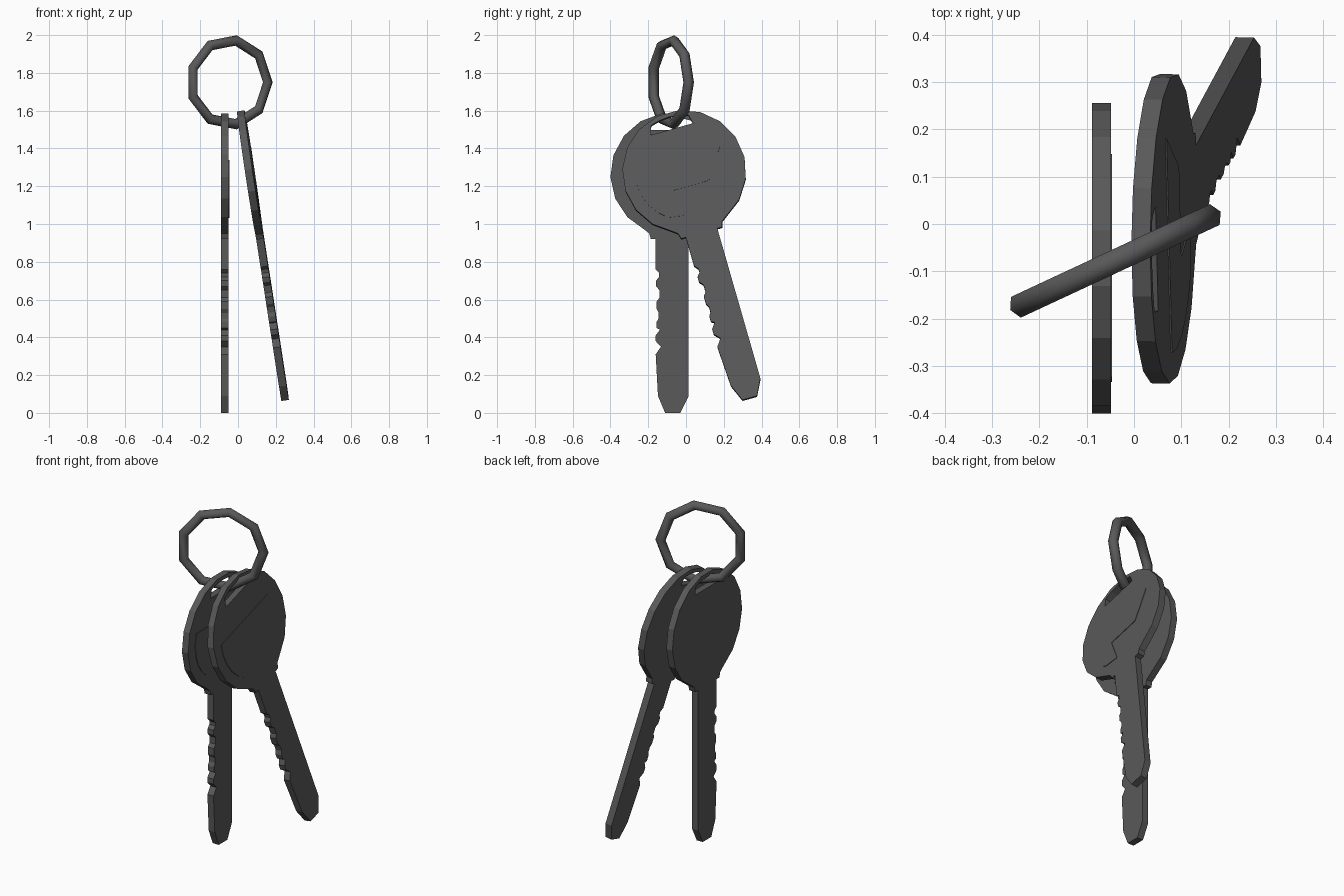
import bpy, math
from mathutils import Matrix

if "Cube" in bpy.data.objects:
    bpy.data.objects.remove(bpy.data.objects["Cube"])

CZ = 1.262      # height of the bow centre above the blade tip
R = 0.328       # bow radius
HALF = 0.02     # half of key thickness

metal = bpy.data.materials.new("dark_metal")
metal.diffuse_color = (.1, .1, .1, 1)
metal.use_nodes = True
metal.node_tree.nodes["Principled BSDF"].inputs["Base Color"].default_value = metal.diffuse_color


def arc(r, a0, a1, n):
    return [(r * math.cos(math.radians(a0 + (a1 - a0) * i / n)),
             r * math.sin(math.radians(a0 + (a1 - a0) * i / n))) for i in range(n + 1)]


def plate(name, loops, half, matrix):
    """Flat plate from closed outlines (inner loops become holes)."""
    cu = bpy.data.curves.new(name, 'CURVE')
    cu.dimensions = '2D'
    cu.fill_mode = 'BOTH'
    cu.extrude = half
    for pts in loops:
        sp = cu.splines.new('POLY')
        sp.points.add(len(pts) - 1)
        for p, (u, v) in zip(sp.points, pts):
            p.co = (u, v, 0, 1)
        sp.use_cyclic_u = True
        sp.use_smooth = False
    tmp = bpy.data.objects.new(name + "_outline", cu)
    bpy.context.collection.objects.link(tmp)
    deps = bpy.context.evaluated_depsgraph_get()
    me = bpy.data.meshes.new_from_object(tmp.evaluated_get(deps))
    bpy.data.objects.remove(tmp)
    me.transform(matrix)
    me.shade_flat()
    me.name = name
    me.materials.clear()
    me.materials.append(metal)
    ob = bpy.data.objects.new(name, me)
    bpy.context.collection.objects.link(ob)
    return ob


# key outline: bow, shoulders, toothed blade (u across, z up from the tip)
teeth = [(-.088, .76), (-.07, .74), (-.07, .72), (-.086, .70), (-.086, .67), (-.068, .65),
         (-.068, .61), (-.083, .59), (-.083, .55), (-.072, .53), (-.072, .50), (-.084, .48),
         (-.084, .45), (-.066, .44), (-.088, .41), (-.088, .38), (-.06, .35), (-.088, .31)]
blade = ([(-.122, .95), (-.114, .92), (-.088, .92)] + teeth +
         [(-.076, .09), (-.038, 0), (.042, 0), (.085, .085), (.085, .92), (.112, .92), (.12, .95)])
outline = arc(R, -64, 244, 15) + [(u, z - CZ) for u, z in blade]
# ring slot: flat chord with a curved top
slot = [(-.115, .235)] + arc(.302, 110, 70, 4) + [(.115, .235)]
# raised stepped grip on the right face
panel = [(-.055, -.23), (-.087, -.083), (.112, -.083), (.22, .078)] + arc(.262, 163, 235, 5)

# outline plane (u, v, w) -> world (y, z, x)
AXES = Matrix(((0, 0, 1, 0), (1, 0, 0, 0), (0, 1, 0, 0), (0, 0, 0, 1)))


def key(name, place):
    m = place @ AXES
    plate(name, [outline, slot], HALF, m)
    plate(name + "_grip_panel", [panel], .003, m @ Matrix.Translation((0, 0, HALF)))


key("straight_key", Matrix.Translation((-.069, -.0725, CZ)))
key("swung_key", Matrix.Translation((.063, -.009, 1.276))
    @ Matrix.Rotation(math.radians(-1), 4, 'Z')
    @ Matrix.Rotation(math.radians(-8.5), 4, 'Y')
    @ Matrix.Rotation(math.radians(16), 4, 'X'))

# key ring: nine-sided hoop, turned slightly
bpy.ops.mesh.primitive_torus_add(major_segments=9, minor_segments=6,
                                 major_radius=.225, minor_radius=.028)
ring = bpy.context.object
ring.name = "key_ring"
ring.data.materials.append(metal)
ring.data.transform(Matrix.Translation((-.046, -.081, 1.75))
                    @ Matrix.Rotation(math.radians(25), 4, 'Z')
                    @ Matrix.Rotation(math.radians(90), 4, 'X'))
bpy.ops.object.shade_smooth()
